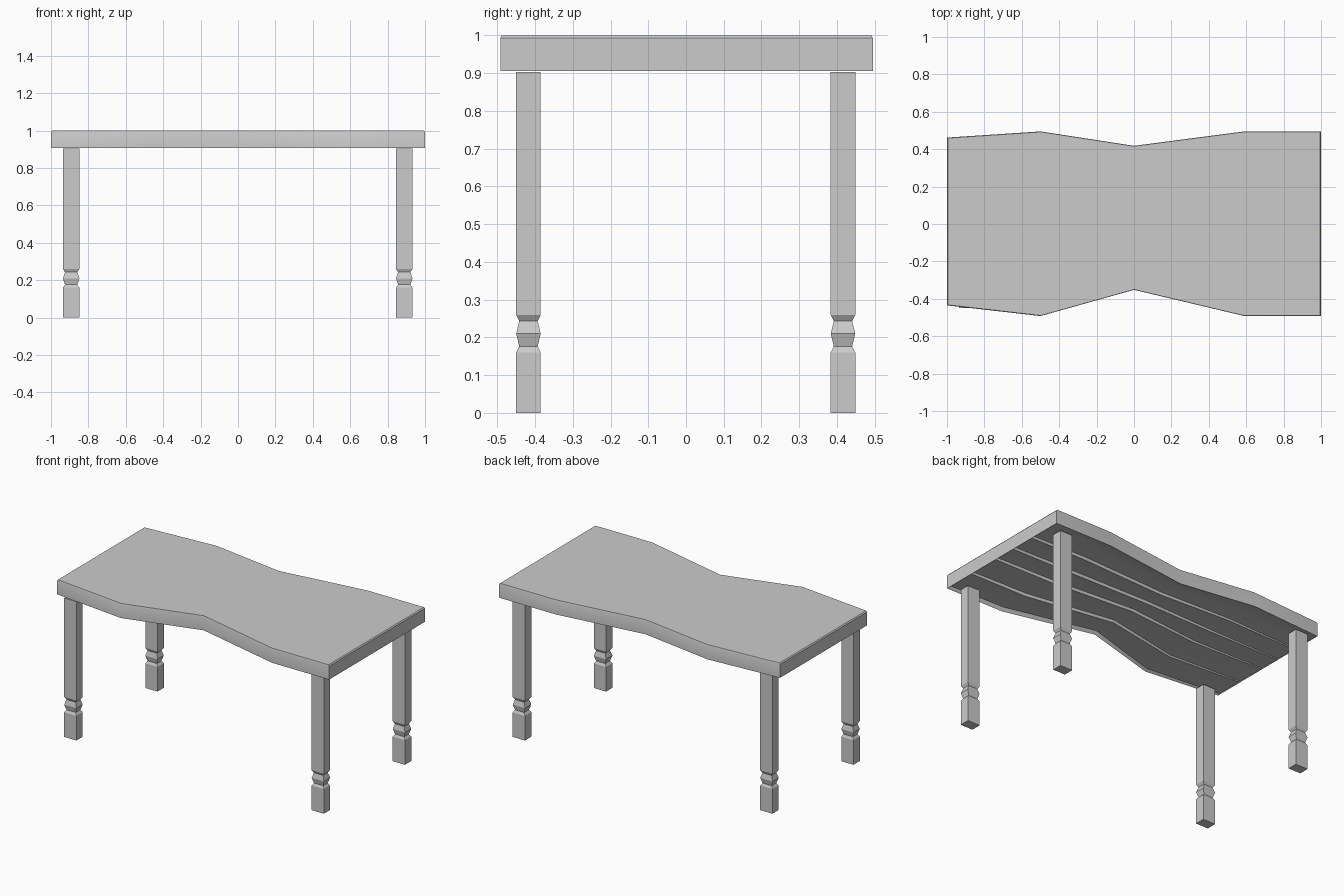
import bpy, bmesh
from math import radians

if "Cube" in bpy.data.objects:
    bpy.data.objects.remove(bpy.data.objects["Cube"])


def finish(bm, name, smooth=False):
    bmesh.ops.recalc_face_normals(bm, faces=bm.faces)
    mesh = bpy.data.meshes.new(name)
    bm.to_mesh(mesh)
    bm.free()
    obj = bpy.data.objects.new(name, mesh)
    bpy.context.collection.objects.link(obj)
    if smooth:
        bpy.context.view_layer.objects.active = obj
        obj.select_set(True)
        bpy.ops.object.shade_smooth_by_angle(angle=radians(30))
        obj.select_set(False)
    return obj


def bridge(bm, a, b):
    n = len(a)
    for i in range(n):
        bm.faces.new((a[i], a[(i + 1) % n], b[(i + 1) % n], b[i]))


# Tabletop: stations along x as (x, front y, back y)
stations = [(-1, -.435, .462), (-.5, -.492, .495), (0, -.352, .418),
            (.59, -.492, .495), (1, -.492, .495)]
# Low and high heights of the uneven underside at each station
depths = [(.908, .912), (.909, .92), (.91, .928), (.91, .928), (.908, .922)]
# Warped boards across the width: (fraction, blend from low to high)
edges = [.01, .22, .44, .6, .77, .99]
teeth = []
for a, b in zip(edges, edges[1:]):
    teeth += [(a + .005, 1), ((a + b) / 2, .7), (b, 0)]

bm = bmesh.new()
outline = [(x, f) for x, f, b in stations] + [(x, b) for x, f, b in reversed(stations)]
rings = []
for z, s in [(.906, 1), (.993, 1), (1, .994)]:
    rings.append([bm.verts.new((x * s, y * s, z)) for x, y in outline])
bridge(bm, rings[0], rings[1])
bridge(bm, rings[1], rings[2])
bm.faces.new(rings[2])

# Uneven underside, closed against the lower rim
n = len(stations)
columns = []
for i, ((x, f, b), (lo, hi)) in enumerate(zip(stations, depths)):
    inner = [bm.verts.new((x * .998, f + (b - f) * t, lo + (hi - lo) * k)) for t, k in teeth]
    columns.append([rings[0][i]] + inner + [rings[0][2 * n - 1 - i]])
for a, b in zip(columns, columns[1:]):
    for j in range(len(a) - 1):
        bm.faces.new((a[j], a[j + 1], b[j + 1], b[j]))
bm.faces.new(columns[0])
bm.faces.new(columns[-1])
bmesh.ops.triangulate(bm, faces=[f for f in bm.faces if len(f.verts) > 4])
finish(bm, "tabletop", smooth=True)

# Square legs with a faceted double notch near the foot: (z, scale)
profile = [(0, 1), (.16, 1), (.176, .75), (.21, 1), (.243, .75), (.26, 1), (.903, 1)]


def leg(name, cx, cy, hx=.044, hy=.0325):
    bm = bmesh.new()
    loops = []
    for z, s in profile:
        loops.append([bm.verts.new((cx + sx * hx * s, cy + sy * hy * s, z))
                      for sx, sy in ((-1, -1), (1, -1), (1, 1), (-1, 1))])
    for a, b in zip(loops, loops[1:]):
        bridge(bm, a, b)
    bm.faces.new(loops[0])
    bm.faces.new(loops[-1])
    finish(bm, name)


for side, cx in (("left", -.892), ("right", .889)):
    for end, cy in (("front", -.4175), ("back", .416)):
        leg(f"{end}_{side}_leg", cx, cy)
